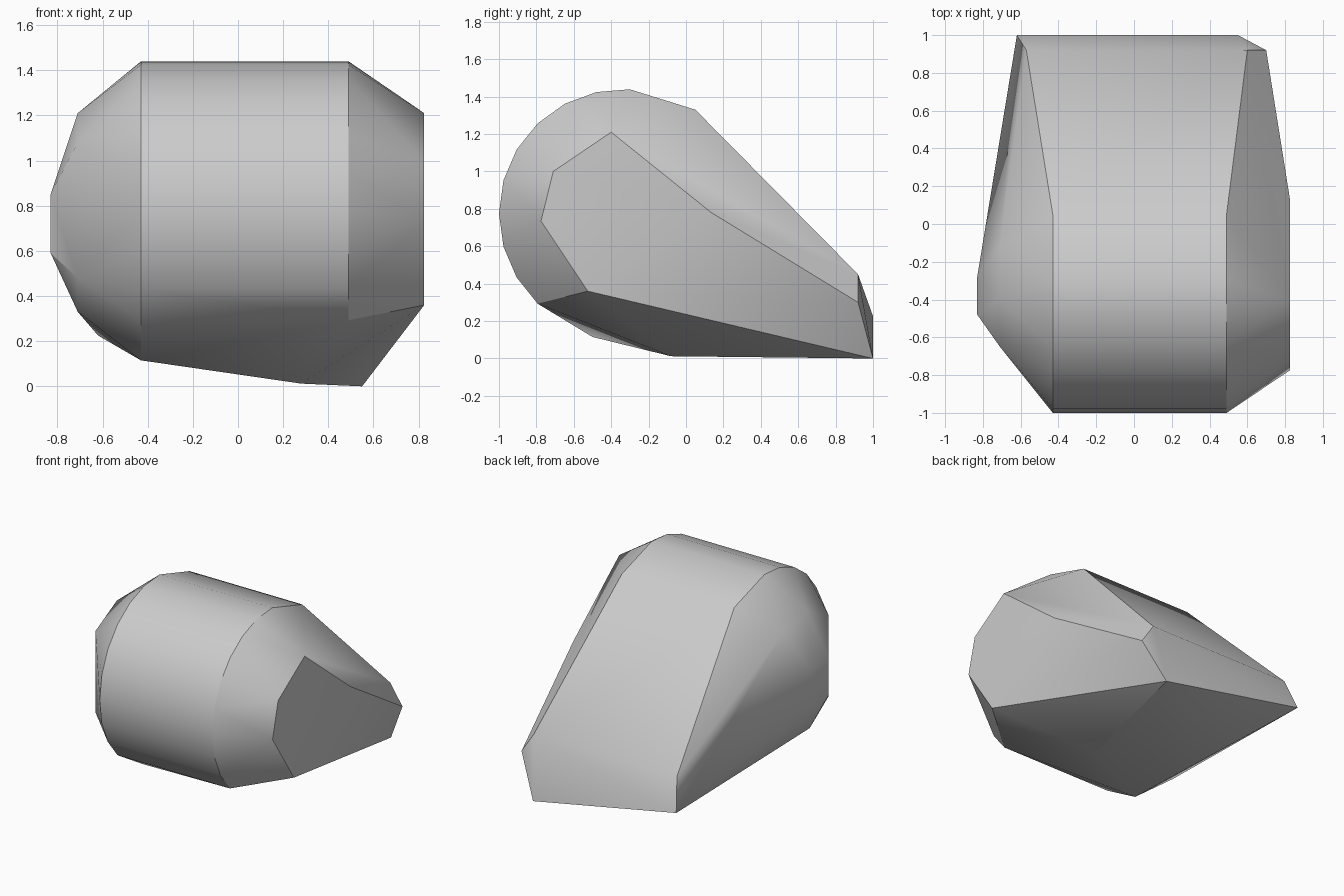
import bpy, bmesh, math

old = bpy.data.objects.get("Cube")
if old:
    bpy.data.objects.remove(old, do_unlink=True)

# Plain grey stone colour
grey = bpy.data.materials.new("stone_grey")
grey.use_nodes = True
color = (0.6, 0.6, 0.6, 1)
grey.diffuse_color = color
grey.node_tree.nodes["Principled BSDF"].inputs["Base Color"].default_value = color


def section(x, profile):
    """Place a (y, z) profile at the given x."""
    return [(x, y, z) for y, z in profile]


def arc(count, start=87, step=15.5, radius=0.665, center=(-0.335, 0.775)):
    """Rounded front of the body as (y, z) points, from the top downwards."""
    angles = [math.radians(start + step * i) for i in range(count)]
    return [(center[0] + radius * math.cos(a), center[1] + radius * math.sin(a)) for a in angles]


crown = [(0.05, 1.33)]
points = []
# Rounded main body between two cross-sections
points += section(0.49, arc(10) + crown)
points += section(-0.43, arc(10) + crown + [(-0.50, 0.115)])
# Flat cap on the left side
points += section(0.825, [(-0.40, 1.21), (-0.71, 1.0), (-0.775, 0.735), (-0.525, 0.36), (0.135, 0.78)])
# Stepped cap on the right side
points += section(-0.71, [(-0.40, 1.21), (-0.65, 1.08), (-0.65, 0.48), (-0.43, 0.33), (-0.12, 1.15)])
points += section(-0.83, [(y, z) for y in (-0.48, -0.28) for z in (0.59, 0.85)])
# Tapered tail and underside
points += [(0.60, 0.92, 0.45), (0.70, 0.92, 0.30), (-0.57, 0.92, 0.45),
           (-0.62, 1.0, 0.225), (0.55, 1.0, 0.0), (0.28, -0.08, 0.012)]

# Wrap the sections in one faceted skin
bm = bmesh.new()
for p in points:
    bm.verts.new(p)
hull = bmesh.ops.convex_hull(bm, input=bm.verts)
unused = {v for v in hull["geom_interior"] + hull["geom_unused"] if isinstance(v, bmesh.types.BMVert)}
bmesh.ops.delete(bm, geom=list(unused), context="VERTS")
bmesh.ops.dissolve_limit(bm, angle_limit=math.radians(1), verts=bm.verts, edges=bm.edges)
bmesh.ops.recalc_face_normals(bm, faces=bm.faces)

mesh = bpy.data.meshes.new("faceted_body")
bm.to_mesh(mesh)
bm.free()
mesh.materials.append(grey)
body = bpy.data.objects.new("faceted_body", mesh)
bpy.context.collection.objects.link(body)

# Soft facets with sharp section edges
bpy.ops.object.select_all(action="DESELECT")
body.select_set(True)
bpy.context.view_layer.objects.active = body
bpy.ops.object.shade_smooth_by_angle(angle=math.radians(30))
